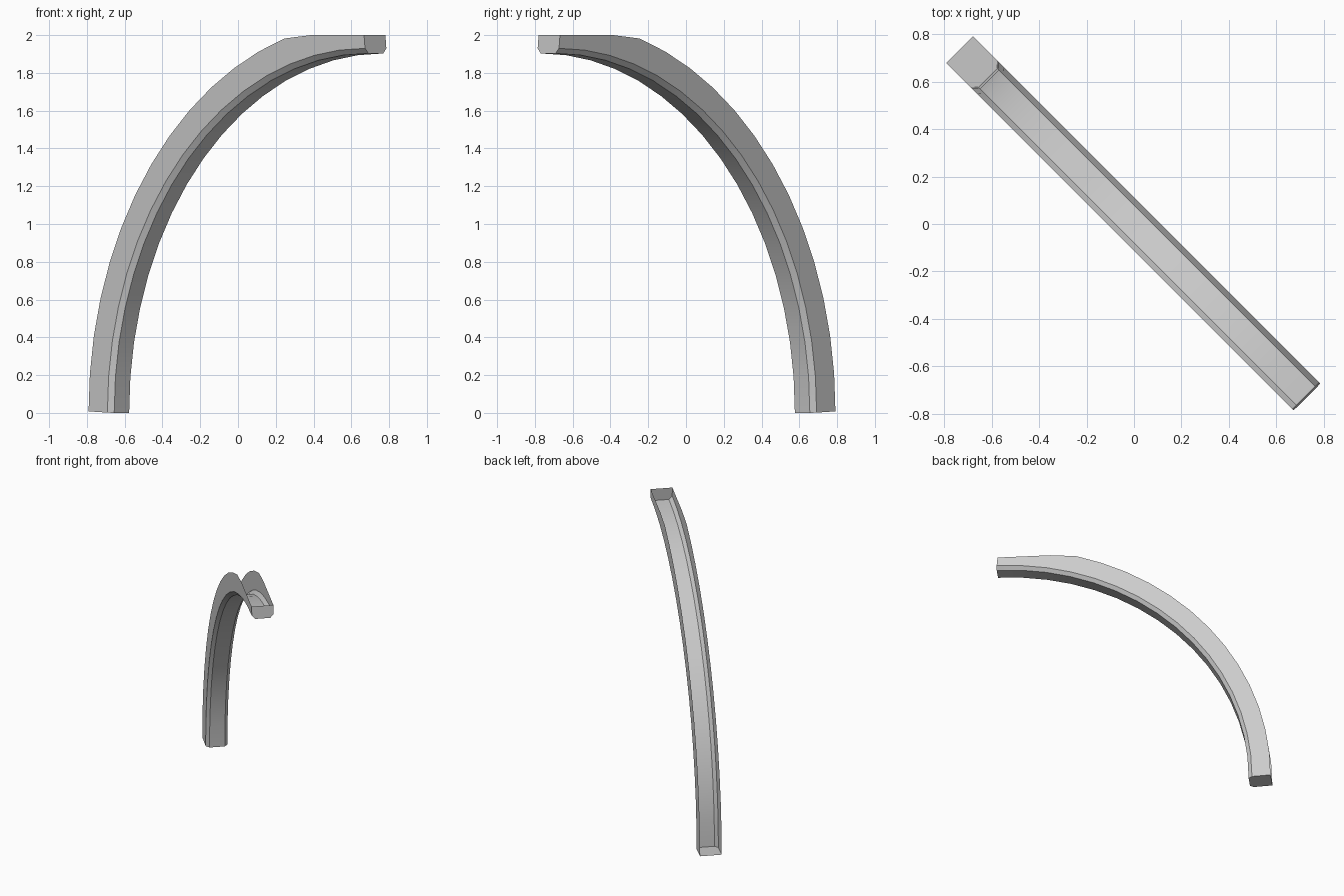
import bpy, bmesh
from math import sin, cos, radians, sqrt

if "Cube" in bpy.data.objects:
    bpy.data.objects.remove(bpy.data.objects["Cube"])

SEGMENTS = 16
STEP = 90 / SEGMENTS
CENTRE_S, CENTRE_Z = 1.028, 0.004
PATH = 1.98                      # radius of the sweep path
TOP = 2.0

# cross-section: (sideways offset, radius), open along the back
half = [(0.08, 2.067), (0.08, 1.926), (0.056, 1.899)]
profile = [(-t, r) for t, r in half] + half[::-1]


def point(i, t, r):
    """Point on the arc, standing in the diagonal plane; clipped flat at the top."""
    a = radians(i * STEP)
    # end rings stand square to the first and last straight segment
    tilt = a + radians(STEP / 2) * ((i == 0) - (i == SEGMENTS))
    if i == SEGMENTS:
        tilt = a - radians(STEP / 2)
    s = CENTRE_S - PATH * cos(a) - (r - PATH) * cos(tilt)
    z = CENTRE_Z + PATH * sin(a) + (r - PATH) * sin(tilt)
    z = min(max(z, 0.0), TOP)
    return ((s + t) / sqrt(2), (t - s) / sqrt(2), z)


# diagonal vault rib: chamfered channel swept along the arc
bm = bmesh.new()
rings = [[bm.verts.new(point(i, *p)) for p in profile] for i in range(SEGMENTS + 1)]
for low, high in zip(rings, rings[1:]):
    for j in range(len(profile) - 1):
        bm.faces.new((low[j], low[j + 1], high[j + 1], high[j]))

# end caps
bm.faces.new(rings[0][::-1])
bm.faces.new(rings[-1])

mesh = bpy.data.meshes.new("vault_rib")
bm.to_mesh(mesh)
bm.free()
rib = bpy.data.objects.new("vault_rib", mesh)
bpy.context.collection.objects.link(rib)

# smooth along the curve, crisp at the chamfers
bpy.context.view_layer.objects.active = rib
rib.select_set(True)
bpy.ops.object.shade_smooth_by_angle(angle=radians(30))
